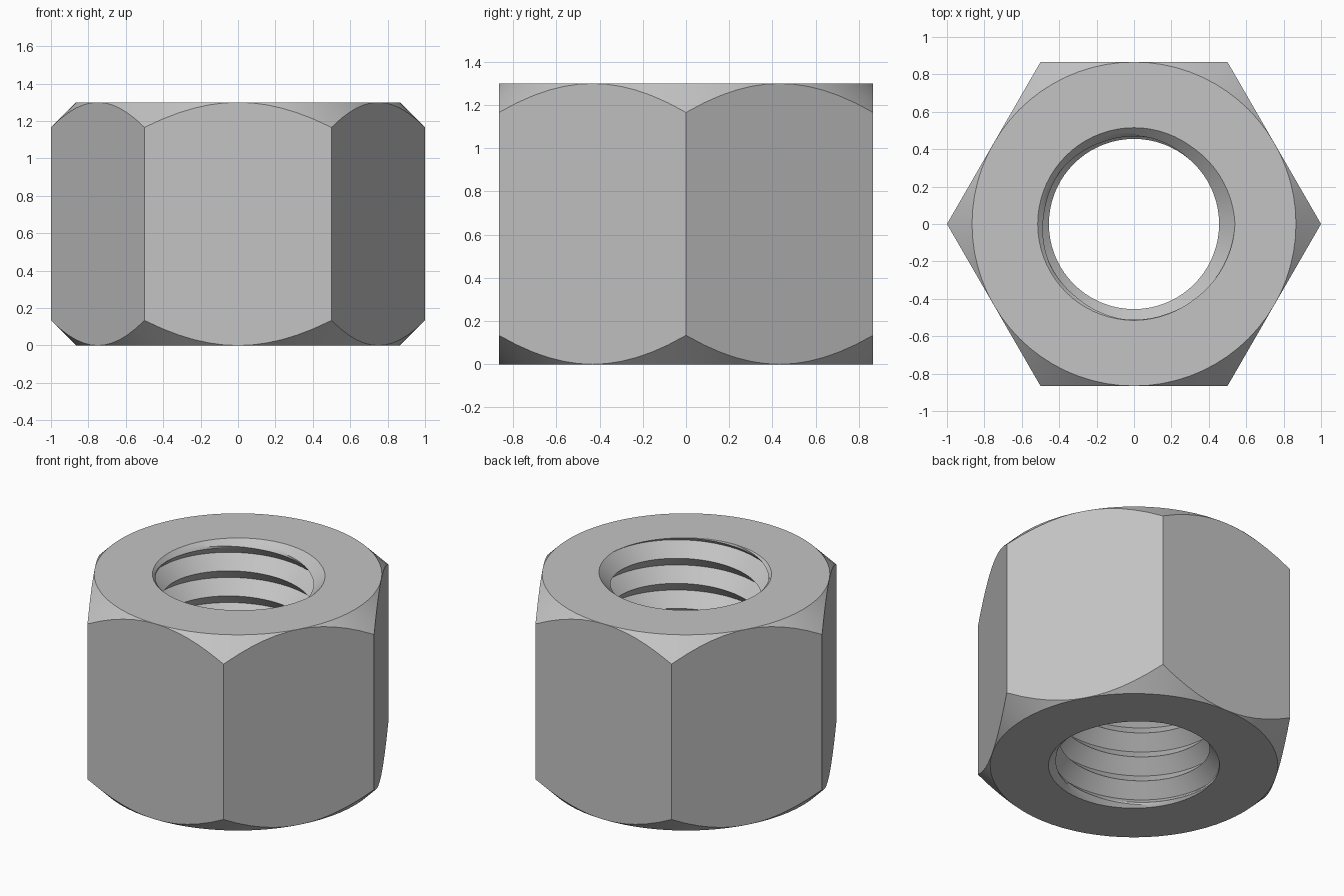
import bpy, bmesh, math

if "Cube" in bpy.data.objects:
    bpy.data.objects.remove(bpy.data.objects["Cube"])

HEIGHT = 1.3
INRADIUS = math.sqrt(3) / 2      # half the width across flats
SEGMENTS = 72                    # columns around the axis
ROWS = 12                        # rows per thread turn
PITCH = 1 / 6
ROOT, CREST = 0.54, 0.455        # thread radii
SINK = 0.515                     # countersink radius at both ends


def bore_point(i, j):
    """Radius and height on the right-handed V thread with countersunk ends."""
    z = HEIGHT + PITCH * (i / SEGMENTS + j / ROWS)
    z = min(max(z, 0), HEIGHT)
    t = ((z - HEIGHT) / PITCH - i / SEGMENTS) % 1
    r = ROOT - (ROOT - CREST) * (1 - abs(2 * t - 1))
    return max(r, SINK - min(z, HEIGHT - z)), z


def column(i):
    """Closed radial section: bore upwards, then chamfered hexagon downwards."""
    phi = (2 * math.pi * i / SEGMENTS) % (math.pi / 3) - math.pi / 6
    corner = INRADIUS / math.cos(phi)
    drop = corner - INRADIUS     # 45 degree conical chamfer
    turns = math.ceil(HEIGHT / PITCH) + 1
    points = [bore_point(i, j) for j in range(-turns * ROWS, 1)]
    points += [(INRADIUS, HEIGHT), (corner, HEIGHT - drop),
               (corner, drop), (INRADIUS, 0)]
    return points


# Hexagonal nut body with threaded bore
bm = bmesh.new()
grid = []
for i in range(SEGMENTS + 1):
    a = 2 * math.pi * i / SEGMENTS
    grid.append([bm.verts.new((r * math.cos(a), r * math.sin(a), z))
                 for r, z in column(i)])
for c0, c1 in zip(grid, grid[1:]):
    for k in range(len(c0)):
        n = (k + 1) % len(c0)
        bm.faces.new((c0[k], c0[n], c1[n], c1[k]))
bmesh.ops.remove_doubles(bm, verts=bm.verts, dist=1e-5)
bmesh.ops.recalc_face_normals(bm, faces=bm.faces)

mesh = bpy.data.meshes.new("hex_nut")
bm.to_mesh(mesh)
bm.free()
nut = bpy.data.objects.new("hex_nut", mesh)
bpy.context.collection.objects.link(nut)

# Plain steel colour
steel = bpy.data.materials.new("steel_grey")
steel.diffuse_color = (0.55, 0.55, 0.55, 1)
steel.use_nodes = True
steel.node_tree.nodes["Principled BSDF"].inputs["Base Color"].default_value = steel.diffuse_color
mesh.materials.append(steel)

bpy.context.view_layer.objects.active = nut
nut.select_set(True)
bpy.ops.object.shade_smooth_by_angle(angle=math.radians(30))
